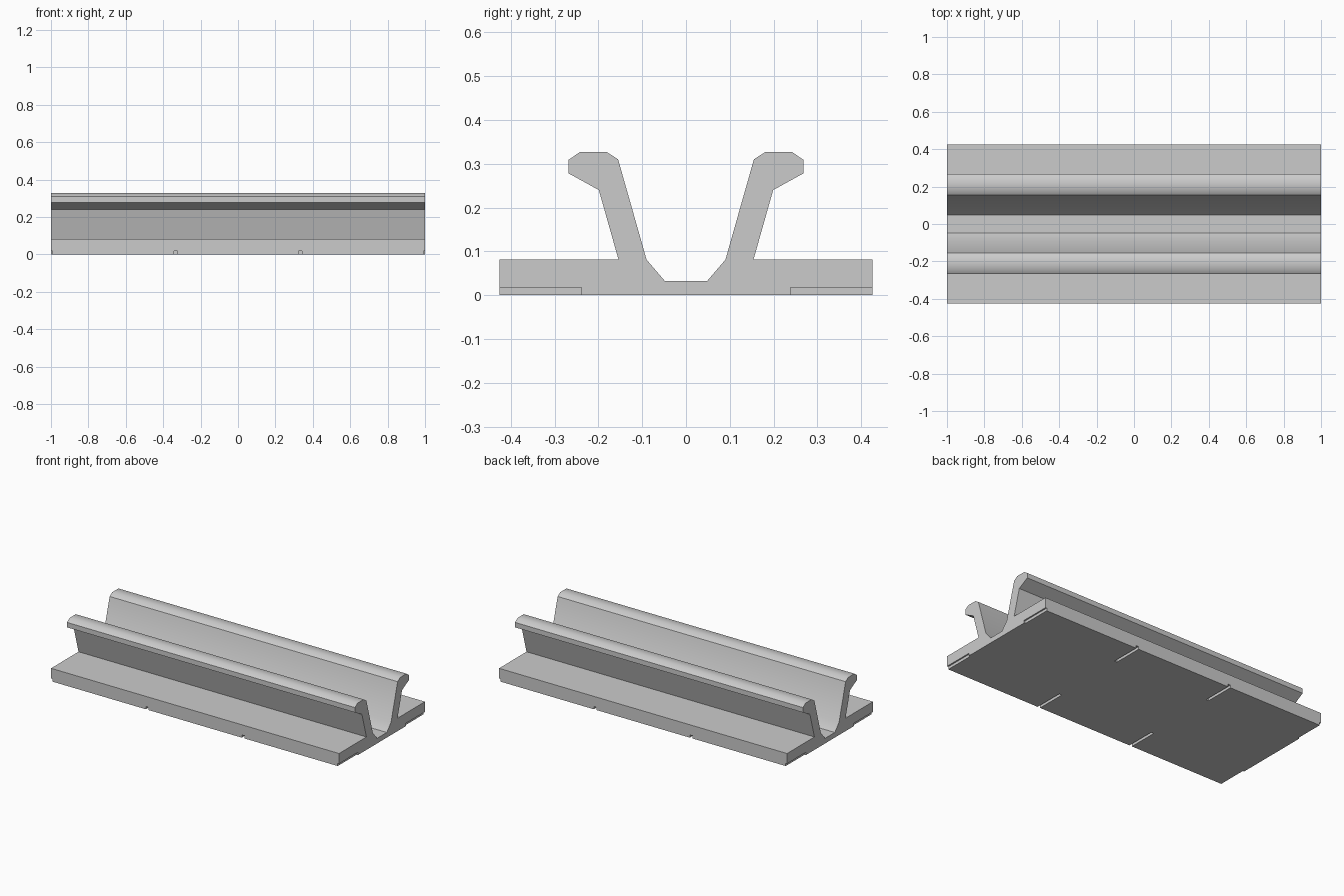
import bpy, bmesh, math

if "Cube" in bpy.data.objects:
    bpy.data.objects.remove(bpy.data.objects["Cube"])

# Material
grey = bpy.data.materials.new("plain grey")
grey.diffuse_color = (0.6, 0.6, 0.6, 1)
grey.use_nodes = True
grey.node_tree.nodes["Principled BSDF"].inputs["Base Color"].default_value = grey.diffuse_color


def extrude_x(name, outline, x0, x1):
    """Extrude a (y, z) outline along x."""
    bm = bmesh.new()
    face = bm.faces.new([bm.verts.new((x0, y, z)) for y, z in outline])
    grown = bmesh.ops.extrude_face_region(bm, geom=[face])
    moved = [g for g in grown["geom"] if isinstance(g, bmesh.types.BMVert)]
    bmesh.ops.translate(bm, verts=moved, vec=(x1 - x0, 0, 0))
    bmesh.ops.recalc_face_normals(bm, faces=bm.faces)
    mesh = bpy.data.meshes.new(name)
    bm.to_mesh(mesh)
    bm.free()
    mesh.materials.append(grey)
    obj = bpy.data.objects.new(name, mesh)
    bpy.context.collection.objects.link(obj)
    return obj


# Rail: flat base with two leaning walls that end in outward hooks
half = [(0.048, 0.032), (0.09, 0.081), (0.155, 0.31), (0.181, 0.327),
        (0.242, 0.327), (0.268, 0.309), (0.268, 0.278), (0.199, 0.24),
        (0.154, 0.081), (0.426, 0.081), (0.426, 0)]
rail = extrude_x("rail", half + [(-y, z) for y, z in reversed(half)], -1, 1)

# Narrow slots under both base edges, half-open at the rail ends
for x in (-1, -1 / 3, 1 / 3, 1):
    for side in (-1, 1):
        box = [(0.238 * side, -0.02), (0.5 * side, -0.02),
               (0.5 * side, 0.017), (0.238 * side, 0.017)]
        cutter = extrude_x("slot_cutter", box, x - 0.009, x + 0.009)
        cutter.hide_render = True
        cutter.hide_viewport = True
        mod = rail.modifiers.new("slot", 'BOOLEAN')
        mod.operation = 'DIFFERENCE'
        mod.solver = 'EXACT'
        mod.object = cutter

# Apply the cuts and drop the cutters
bpy.context.view_layer.objects.active = rail
rail.select_set(True)
for mod in list(rail.modifiers):
    cutter = mod.object
    bpy.ops.object.modifier_apply(modifier=mod.name)
    bpy.data.objects.remove(cutter)

# Soft lips and inner walls, sharp corners elsewhere
bpy.ops.object.shade_smooth_by_angle(angle=math.radians(37))
